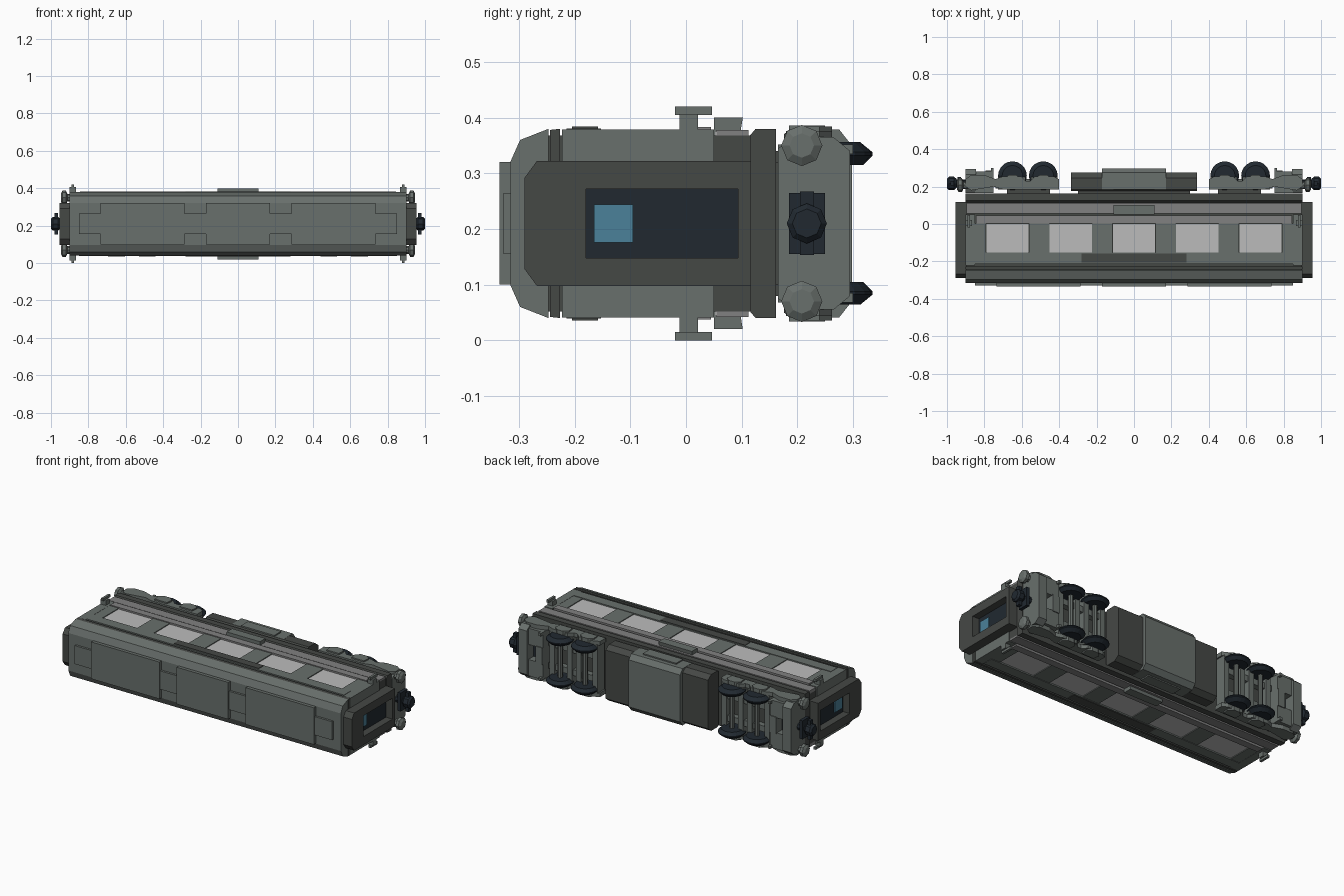
import bpy, bmesh
from math import cos, sin, pi

CZ = 0.21  # carriage lies on its side: roof faces -y, wheels face +y


def mat(name, r, g, b):
    m = bpy.data.materials.new(name)
    m.diffuse_color = (r, g, b, 1)
    return m


GREY = mat("body_grey", 0.14, 0.16, 0.15)
DARK = mat("dark_grey", 0.06, 0.065, 0.06)
LIGHT = mat("light_grey", 0.22, 0.22, 0.22)
PANE = mat("pale_window", 0.5, 0.5, 0.5)
NAVY = mat("dark_metal", 0.015, 0.022, 0.03)
BLUE = mat("blue_glass", 0.07, 0.22, 0.32)


def loft(name, rings, material, mirror=""):
    """Join rings of equal point count, cap the ends, mirror about the centre."""
    bm = bmesh.new()
    vs = [[bm.verts.new(p) for p in ring] for ring in rings]
    n = len(vs[0])
    for a, b in zip(vs, vs[1:]):
        for i in range(n):
            bm.faces.new((a[i], a[(i + 1) % n], b[(i + 1) % n], b[i]))
    bm.faces.new(vs[0])
    bm.faces.new(vs[-1])
    bmesh.ops.recalc_face_normals(bm, faces=bm.faces)
    me = bpy.data.meshes.new(name)
    bm.to_mesh(me)
    bm.free()
    me.materials.append(material)
    ob = bpy.data.objects.new(name, me)
    ob.location.z = CZ
    bpy.context.collection.objects.link(ob)
    if mirror:
        md = ob.modifiers.new("mirror", 'MIRROR')
        md.use_axis = ("x" in mirror, False, "z" in mirror)
    return ob


def box(name, x0, x1, y0, y1, z0, z1, material, mirror=""):
    ring = lambda z: [(x0, y0, z), (x1, y0, z), (x1, y1, z), (x0, y1, z)]
    return loft(name, [ring(z0), ring(z1)], material, mirror)


def along_x(name, half, x0, x1, material, mirror=""):
    """Extrude a (y, half width) outline, completed symmetrically."""
    pts = half + [(y, -z) for y, z in reversed(half)]
    return loft(name, [[(x, y, z) for y, z in pts] for x in (x0, x1)], material, mirror)


def along_z(name, pts, z0, z1, material, mirror=""):
    return loft(name, [[(x, y, z) for x, y in pts] for z in (z0, z1)], material, mirror)


def turned_x(name, y, z, steps, sides, material, mirror=""):
    """Round part with its axis along x; steps are (x, radius)."""
    return loft(name, [[(x, y + r * cos(2 * pi * i / sides), z + r * sin(2 * pi * i / sides))
                        for i in range(sides)] for x, r in steps], material, mirror)


def turned_z(name, x, y, steps, sides, material, mirror=""):
    return loft(name, [[(x + r * cos(2 * pi * i / sides), y + r * sin(2 * pi * i / sides), z)
                        for i in range(sides)] for z, r in steps], material, mirror)


# body shell: roof, groove, core and sill
along_x("roof", [(-0.315, 0.112), (-0.298, 0.15), (-0.247, 0.17), (-0.247, 0.1)], -0.9, 0.9, GREY)
along_x("roof_gutter", [(-0.244, 0.168), (-0.226, 0.17)], -0.9, 0.9, DARK)
along_x("body_core", [(-0.26, 0.158), (0.12, 0.158)], -0.895, 0.895, DARK)
along_x("body_end_panel", [(-0.223, 0.169), (0.05, 0.169)], 0.85, 0.9, GREY, "x")
along_x("sill", [(0.115, 0.158), (0.125, 0.17), (0.162, 0.17), (0.162, 0.1)], -0.9, 0.9, DARK)

# raised roof panels
box("roof_spine", -0.85, 0.85, -0.328, -0.31, -0.055, 0.055, GREY)
box("roof_panel_middle", -0.17, 0.17, -0.335, -0.31, -0.11, 0.11, GREY)
box("roof_panel_outer", 0.285, 0.735, -0.335, -0.31, -0.11, 0.11, GREY, "x")

# side rails, lower panel and step box
box("upper_rail", -0.85, 0.85, -0.215, -0.153, 0.15, 0.171, GREY, "z")
box("name_board_blank", -0.28, 0.28, -0.205, -0.158, 0.16, 0.174, DARK, "z")
box("lower_rail", -0.845, 0.845, 0.002, 0.045, 0.15, 0.173, LIGHT, "z")
box("lower_side_panel", -0.895, 0.895, 0.055, 0.112, 0.15, 0.168, LIGHT, "z")
along_x("step_box", [(0.05, 0.19), (0.102, 0.19), (0.098, 0.165), (0.053, 0.165)],
        -0.11, 0.11, GREY)

# windows and the pillars between them
for i in range(-2, 3):
    c = 0.338 * i
    box("side_window", c - 0.113, c + 0.113, -0.152, 0.0, 0.15, 0.164, PANE, "z")
for i in range(2):
    c = 0.169 + 0.338 * i
    box("window_pillar", c - 0.055, c + 0.055, -0.153, 0.002, 0.15, 0.168, GREY, "xz")
box("end_pillar", 0.79, 0.86, -0.153, 0.002, 0.15, 0.168, GREY, "xz")

# gangway frame and end door
half = [(-0.29, 0), (-0.29, 0.082), (-0.268, 0.112), (0.117, 0.112), (0.117, 0),
        (0.093, 0), (0.093, 0.062), (-0.18, 0.062), (-0.18, 0)]
loft("gangway_frame", [[(x, y, z) for y, z in half] for x in (0.89, 0.955)], DARK, "xz")
box("end_door", 0.895, 0.912, -0.18, 0.093, -0.062, 0.062, NAVY, "x")
box("door_window", 0.905, 0.918, -0.165, -0.095, -0.034, 0.034, BLUE, "x")

# corner marker lamps
along_z("lamp_stem", [(0.865, -0.012), (0.9, -0.012), (0.9, 0.022), (0.865, 0.022)],
        0.16, 0.197, GREY, "xz")
box("lamp_head", 0.876, 0.89, -0.02, 0.047, 0.195, 0.21, GREY, "xz")

# equipment box under the floor
along_x("equipment_box", [(0.176, 0.16), (0.185, 0.168), (0.245, 0.168), (0.275, 0.145)],
        -0.338, 0.338, DARK)
along_x("equipment_cover", [(0.185, 0.169), (0.275, 0.169), (0.298, 0.14)], -0.17, 0.17, GREY)
box("equipment_hatch", -0.11, 0.11, 0.185, 0.25, 0.16, 0.176, GREY, "z")
box("floor_mount", -0.3, 0.3, 0.155, 0.18, -0.13, 0.13, DARK)

# bogies: side frames, cross bars and end beam
frame = [(0.4, 0.185), (0.4, 0.238), (0.43, 0.255), (0.53, 0.255), (0.555, 0.23),
         (0.58, 0.23), (0.605, 0.255), (0.7, 0.255), (0.74, 0.24), (0.8, 0.262),
         (0.87, 0.262), (0.9, 0.24), (0.9, 0.2), (0.87, 0.18), (0.75, 0.2), (0.7, 0.185)]
along_z("bogie_side_frame", frame, 0.142, 0.166, GREY, "xz")
box("bogie_pivot", 0.45, 0.68, 0.155, 0.205, -0.11, 0.11, DARK, "x")
for x in (0.425, 0.535, 0.595, 0.71):
    box("bogie_cross_bar", x - 0.016, x + 0.016, 0.185, 0.25, -0.145, 0.145, GREY, "x")
box("bogie_center_beam", 0.41, 0.74, 0.19, 0.24, 0.05, 0.085, GREY, "xz")
along_x("bogie_end_beam", [(0.165, 0.135), (0.2, 0.155), (0.265, 0.155), (0.295, 0.13)],
        0.845, 0.9, GREY, "x")
box("bogie_end_plate", 0.75, 0.85, 0.165, 0.28, 0.045, 0.142, GREY, "xz")
box("bogie_end_bridge", 0.75, 0.795, 0.165, 0.285, -0.05, 0.05, GREY, "x")
box("bogie_end_recess", 0.79, 0.85, 0.165, 0.23, -0.05, 0.05, NAVY, "x")
box("rail_guard", 0.75, 0.765, 0.24, 0.3, 0.125, 0.142, GREY, "xz")

# wheels, axles and axle boxes
for x in (0.485, 0.65):
    turned_z("wheel", x, 0.258, [(0.105, 0.06), (0.122, 0.077), (0.128, 0.077), (0.146, 0.055)],
             20, NAVY, "xz")
    turned_z("axle", x, 0.258, [(-0.12, 0.014), (0.12, 0.014)], 8, GREY, "x")
    along_z("axle_box", [(x - 0.04, 0.2), (x + 0.04, 0.2), (x + 0.045, 0.24),
                         (x + 0.02, 0.262), (x - 0.02, 0.262), (x - 0.045, 0.24)],
            0.15, 0.174, GREY, "xz")

# buffers and couplers
turned_x("buffer", 0.208, 0.14, [(0.885, 0.022), (0.912, 0.02), (0.92, 0.037), (0.938, 0.037),
                                 (0.947, 0.022)], 8, GREY, "xz")
turned_x("coupler_shaft", 0.217, 0, [(0.88, 0.022), (0.96, 0.022)], 8, NAVY, "x")
turned_x("coupler_head", 0.217, 0, [(0.95, 0.025), (0.962, 0.036), (0.99, 0.036), (1.0, 0.026)],
         8, NAVY, "x")
box("coupler_arm", 0.962, 0.982, 0.205, 0.23, 0.02, 0.057, NAVY, "xz")
box("coupler_lug", 0.925, 0.945, 0.185, 0.25, -0.055, 0.055, NAVY, "x")
